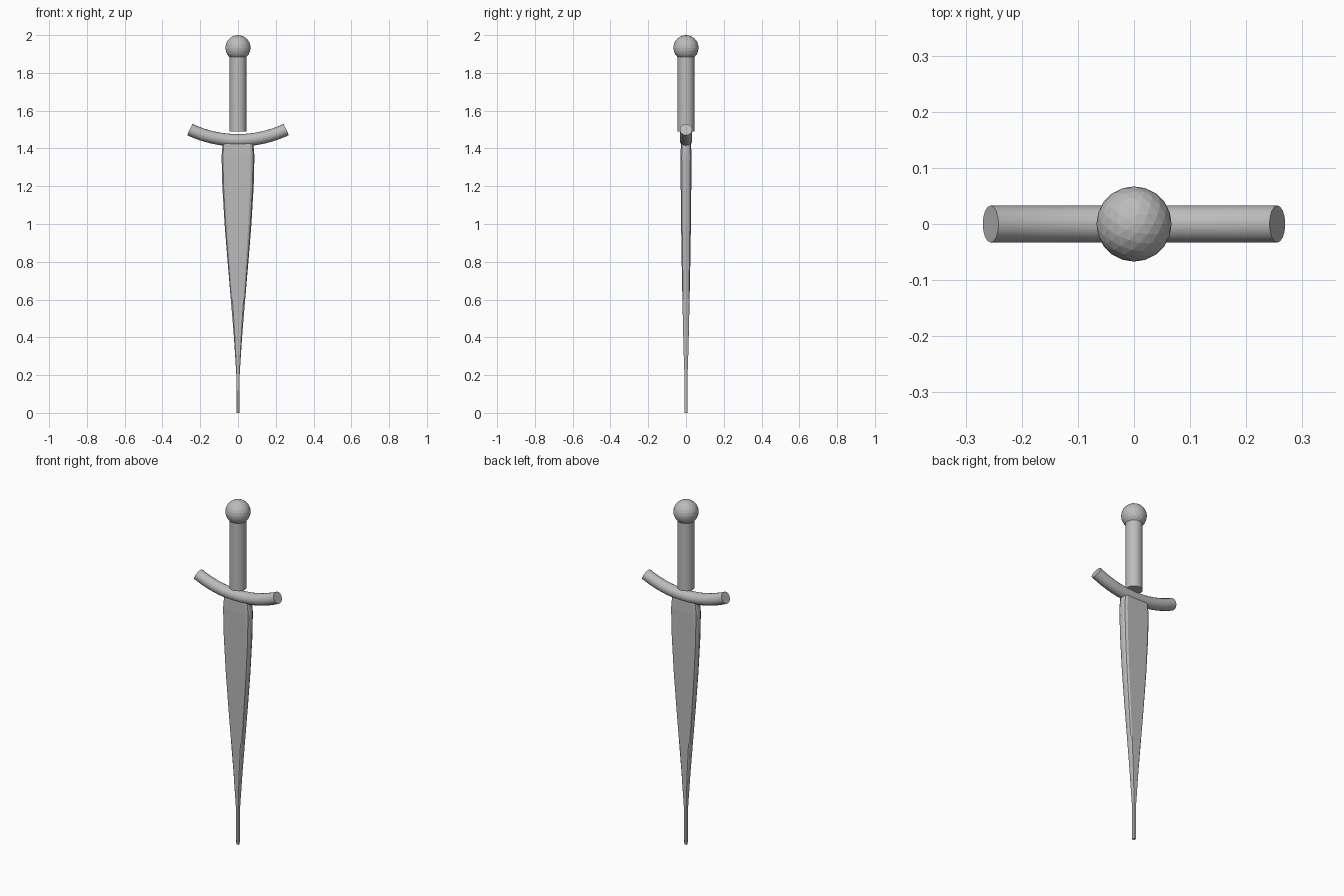
import bpy, bmesh, math
from mathutils import Matrix, Vector

cube = bpy.data.objects.get("Cube")
if cube:
    bpy.data.objects.remove(cube)

steel = bpy.data.materials.new("grey_steel")
steel.use_nodes = True
GREY = (0.5, 0.5, 0.5, 1)
steel.diffuse_color = GREY
steel.node_tree.nodes["Principled BSDF"].inputs["Base Color"].default_value = GREY


def add_part(name, bm):
    bmesh.ops.recalc_face_normals(bm, faces=bm.faces)
    mesh = bpy.data.meshes.new(name)
    bm.to_mesh(mesh)
    bm.free()
    mesh.materials.append(steel)
    obj = bpy.data.objects.new(name, mesh)
    bpy.context.collection.objects.link(obj)
    return obj


def loft(name, rings):
    """Skin a list of closed point rings and cap both ends."""
    bm = bmesh.new()
    rows = [[bm.verts.new(p) for p in ring] for ring in rings]
    for low, high in zip(rows, rows[1:]):
        for i in range(len(low)):
            j = (i + 1) % len(low)
            bm.faces.new((low[i], low[j], high[j], high[i]))
    bm.faces.new(rows[0])
    bm.faces.new(rows[-1])
    return add_part(name, bm)


# Blade: flat sides with rounded edges; stations are height, half width, half depth
quarter = [(1.0, 0.3), (0.92, 0.78), (0.77, 1.0)]
half = quarter + [(-x, y) for x, y in reversed(quarter)]
section = half + [(-x, -y) for x, y in half]
stations = [(0, 0.008, 0.007), (0.2, 0.009, 0.008), (0.27, 0.013, 0.011),
            (0.42, 0.023, 0.015), (0.6, 0.038, 0.019), (0.8, 0.055, 0.023),
            (1.0, 0.071, 0.026), (1.2, 0.083, 0.028), (1.36, 0.087, 0.029),
            (1.42, 0.082, 0.027), (1.44, 0.07, 0.022)]
loft("blade", [[(x * w, y * d, z) for x, y in section] for z, w, d in stations])

# Guard: round bar bent upward along an arc
SIDES, BEND, TUBE = 16, 0.6, 0.033
rings = []
for step in range(-8, 9):
    a = math.radians(25.2) * step / 8
    outward = Vector((math.sin(a), 0, -math.cos(a)))
    centre = Vector((0, 0, 1.443 + BEND)) + outward * BEND
    rings.append([centre + outward * TUBE * math.cos(t) + Vector((0, TUBE * math.sin(t), 0))
                  for t in (math.tau * i / SIDES for i in range(SIDES))])
guard = loft("guard", rings)

# Grip: plain cylinder
bm = bmesh.new()
bmesh.ops.create_cone(bm, cap_ends=True, segments=SIDES, radius1=0.045, radius2=0.045,
                      depth=0.42, matrix=Matrix.Translation((0, 0, 1.70)))
grip = add_part("grip", bm)

# Pommel: faceted ball
bm = bmesh.new()
bmesh.ops.create_icosphere(bm, subdivisions=3, radius=0.067,
                           matrix=Matrix.Translation((0, 0, 1.933)))
add_part("pommel", bm)

# Smooth the round bars but keep their end rims sharp
bpy.ops.object.select_all(action="DESELECT")
for obj in (guard, grip):
    obj.select_set(True)
bpy.context.view_layer.objects.active = guard
bpy.ops.object.shade_smooth_by_angle(angle=math.radians(35))
